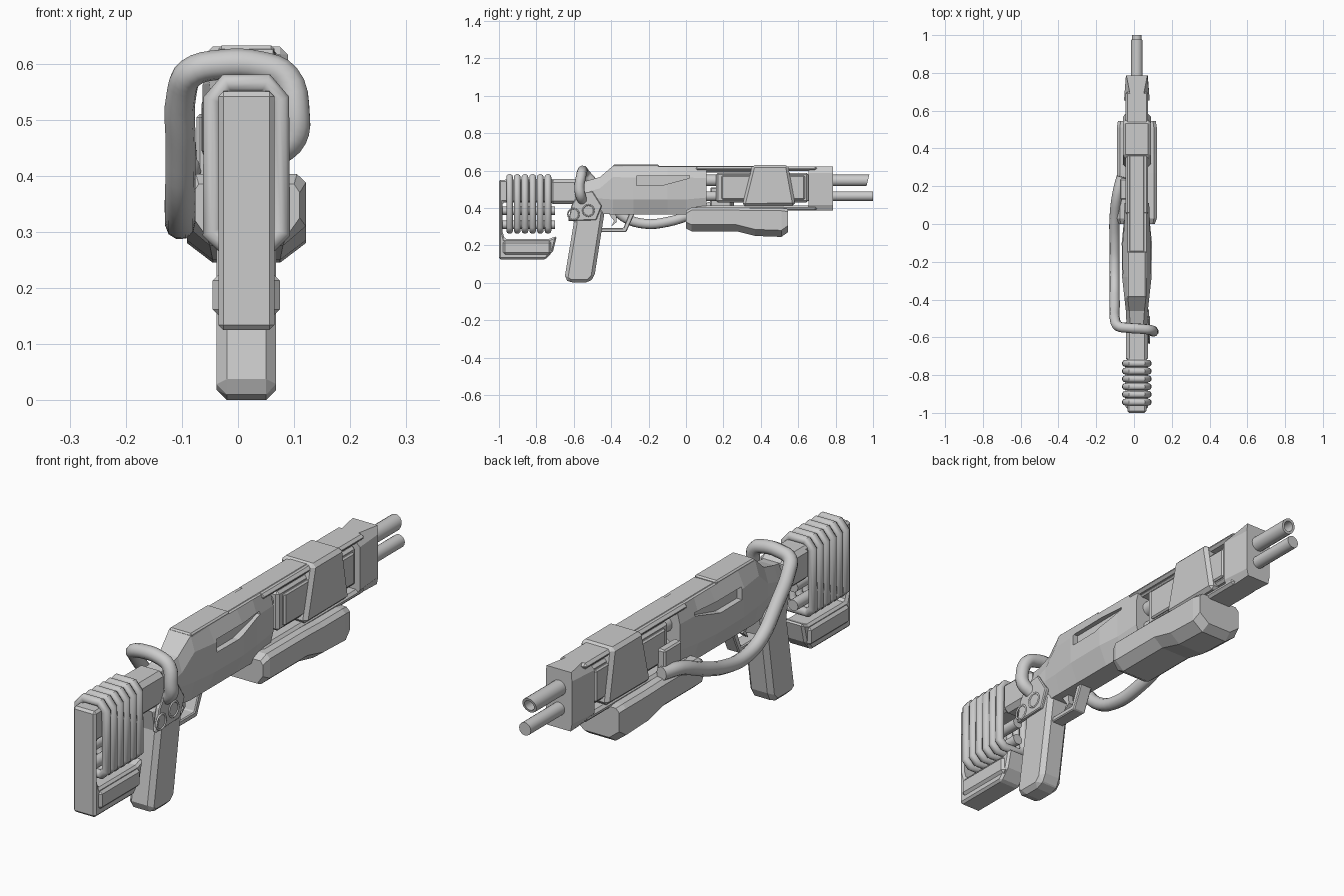
import bpy, bmesh, math
from mathutils import Vector, Matrix

if "Cube" in bpy.data.objects:
    bpy.data.objects.remove(bpy.data.objects["Cube"])

CX = 0.015  # centre plane of the body


def finish(name, bm, bevel=0.0):
    bmesh.ops.recalc_face_normals(bm, faces=bm.faces)
    me = bpy.data.meshes.new(name)
    bm.to_mesh(me)
    bm.free()
    ob = bpy.data.objects.new(name, me)
    bpy.context.collection.objects.link(ob)
    if bevel:
        m = ob.modifiers.new("bevel", 'BEVEL')
        m.width, m.segments, m.limit_method = bevel, 1, 'ANGLE'
    return ob


def slab(name, profile, half, bevel=0.0, cx=CX):
    """Side profile (y, z) extruded across x."""
    bm = bmesh.new()
    f = bm.faces.new([bm.verts.new((cx - half, y, z)) for y, z in profile])
    ext = bmesh.ops.extrude_face_region(bm, geom=[f])
    vs = [v for v in ext["geom"] if isinstance(v, bmesh.types.BMVert)]
    bmesh.ops.translate(bm, verts=vs, vec=(2 * half, 0, 0))
    return finish(name, bm, bevel)


def box(name, y0, y1, z0, z1, half, bevel=0.0, cx=CX):
    return slab(name, [(y0, z0), (y1, z0), (y1, z1), (y0, z1)], half, bevel, cx)


def loft(name, sections, cb, ct):
    """Eight-sided sections (y, z_bottom, z_top, w_bottom, w_mid, w_top)."""
    bm = bmesh.new()
    rings = []
    for y, zb, zt, wb, wm, wt in sections:
        right = [(wb, zb), (wm, zb + cb), (wm, zt - ct), (wt, zt)]
        pts = right + [(-x, z) for x, z in reversed(right)]
        rings.append([bm.verts.new((CX + x, y, z)) for x, z in pts])
    for a, b in zip(rings, rings[1:]):
        for i in range(8):
            j = (i + 1) % 8
            bm.faces.new((a[i], a[j], b[j], b[i]))
    bm.faces.new(rings[0])
    bm.faces.new(rings[-1])
    return finish(name, bm)


def tube(name, pts, r, cyclic=False, kind='POLY'):
    cu = bpy.data.curves.new(name, 'CURVE')
    cu.dimensions = '3D'
    cu.bevel_depth, cu.bevel_resolution, cu.use_fill_caps = r, 3, True
    cu.resolution_u = 4
    sp = cu.splines.new(kind)
    if kind == 'BEZIER':
        sp.bezier_points.add(len(pts) - 1)
        for p, co in zip(sp.bezier_points, pts):
            p.co = co
            p.handle_left_type = p.handle_right_type = 'AUTO'
    else:
        sp.points.add(len(pts) - 1)
        for p, co in zip(sp.points, pts):
            p.co = (*co, 1)
    sp.use_cyclic_u = cyclic
    ob = bpy.data.objects.new(name, cu)
    bpy.context.collection.objects.link(ob)
    bpy.ops.object.select_all(action='DESELECT')
    ob.select_set(True)
    bpy.context.view_layer.objects.active = ob
    bpy.ops.object.convert(target='MESH')
    bpy.ops.object.shade_smooth_by_angle(angle=math.radians(40))


def barrel(name, z, r, y0, y1, bore=0.0, slant=0.0):
    bm = bmesh.new()
    mat = Matrix.Translation((CX, (y0 + y1) / 2, z)) @ Matrix.Rotation(math.radians(-90), 4, 'X')
    bmesh.ops.create_cone(bm, cap_ends=True, segments=16, radius1=r, radius2=r,
                          depth=y1 - y0, matrix=mat)
    end = max(bm.faces, key=lambda f: f.calc_center_median().y)
    if bore:
        bmesh.ops.inset_region(bm, faces=[end], thickness=r - bore)
    for v in bm.verts:
        if v.co.y > y1 - 0.001:
            v.co.y += (v.co.z - z - r) * slant
    if bore:
        inner = bmesh.ops.extrude_discrete_faces(bm, faces=[end])["faces"][0]
        bmesh.ops.translate(bm, verts=inner.verts, vec=(0, -0.12, 0))
    ob = finish(name, bm)
    bpy.ops.object.select_all(action='DESELECT')
    ob.select_set(True)
    bpy.context.view_layer.objects.active = ob
    bpy.ops.object.shade_smooth_by_angle(angle=math.radians(40))


# Stock: open C-shaped frame, with rods and wrapped coils
slab("stock_frame", [(-1, 0.55), (-1, 0.125), (-0.75, 0.125), (-0.71, 0.17), (-0.69, 0.25),
                     (-0.73, 0.235), (-0.97, 0.235), (-0.98, 0.27), (-0.98, 0.43),
                     (-0.58, 0.43), (-0.58, 0.545), (-0.72, 0.555)], 0.05, 0.009)
box("stock_foot", -0.98, -0.72, 0.15, 0.225, 0.06, 0.012)
box("stock_neck", -0.73, -0.56, 0.42, 0.555, 0.058, 0.018)
for i, z in enumerate((0.31, 0.385)):
    barrel(f"stock_rod_{i}", z, 0.022, -0.99, -0.70)
half_ring = [(0.035, 0.565), (0.06, 0.535), (0.062, 0.30), (0.04, 0.278)]
ring = half_ring + [(-x, z) for x, z in reversed(half_ring)]
for i in range(6):
    y = -0.943 + i * 0.041
    tube(f"stock_coil_{i}", [(CX + x, y, z) for x, z in ring], 0.018, True)

# Grip, trigger and guard
slab("grip", [(-0.65, 0.02), (-0.62, 0.0), (-0.52, 0.0), (-0.49, 0.03), (-0.435, 0.38),
              (-0.50, 0.46), (-0.62, 0.42), (-0.60, 0.32)], 0.053, 0.018)
slab("trigger_guard", [(-0.48, 0.27), (-0.32, 0.27), (-0.27, 0.38), (-0.30, 0.38),
                       (-0.335, 0.292), (-0.48, 0.292)], 0.028, 0.004)
slab("trigger", [(-0.42, 0.38), (-0.385, 0.33), (-0.40, 0.30), (-0.37, 0.325), (-0.375, 0.38)], 0.012)

# Side plate with two round bosses
slab("side_plate", [(-0.63, 0.33), (-0.48, 0.335), (-0.45, 0.41), (-0.50, 0.49),
                    (-0.57, 0.48), (-0.61, 0.42)], 0.01, 0.004, 0.07)
for i, (y, z) in enumerate(((-0.602, 0.366), (-0.522, 0.386))):
    loop = [(0.08, y + 0.03 * math.cos(a), z + 0.03 * math.sin(a))
            for a in [k * math.tau / 16 for k in range(16)]]
    tube(f"plate_ring_{i}", loop, 0.004, True)

# Receiver with side slots
receiver = loft("receiver", [
    (-0.61, 0.42, 0.535, 0.035, 0.045, 0.035), (-0.53, 0.38, 0.545, 0.04, 0.055, 0.035),
    (-0.46, 0.37, 0.565, 0.04, 0.058, 0.04), (-0.39, 0.365, 0.625, 0.045, 0.066, 0.048),
    (-0.28, 0.365, 0.622, 0.045, 0.078, 0.05), (-0.10, 0.365, 0.622, 0.045, 0.080, 0.05),
    (0.0, 0.365, 0.622, 0.045, 0.07, 0.05), (0.11, 0.375, 0.62, 0.045, 0.065, 0.05)], 0.08, 0.06)
for s in (-1, 1):
    cut = slab("slot_cutter", [(-0.265, 0.52), (-0.13, 0.52), (0.02, 0.56), (0.02, 0.572),
                               (-0.265, 0.57)], 0.03, 0, CX + s * 0.085)
    cut.hide_render = True
    cut.hide_set(True)
    m = receiver.modifiers.new("slot", 'BOOLEAN')
    m.operation, m.object, m.solver = 'DIFFERENCE', cut, 'EXACT'
box("top_plate", -0.39, -0.145, 0.60, 0.632, 0.05, 0.006)
box("top_ridge", -0.15, 0.37, 0.59, 0.624, 0.042, 0.006)

# Open fore-end: rails, nose block, inner housing and saddle clamp
box("top_rail", 0.05, 0.70, 0.598, 0.622, 0.06, 0.01)
box("bottom_rail", 0.05, 0.70, 0.385, 0.413, 0.06, 0.01)
loft("nose_block", [(0.655, 0.385, 0.622, 0.045, 0.068, 0.03),
                    (0.785, 0.385, 0.622, 0.052, 0.058, 0.055)], 0.03, 0.035)
box("inner_housing", 0.16, 0.655, 0.43, 0.588, 0.05, 0.01)
box("housing_panel", 0.19, 0.635, 0.445, 0.573, 0.06, 0.006)
slab("saddle_clamp", [(0.30, 0.41), (0.585, 0.412), (0.545, 0.63), (0.355, 0.63)], 0.074, 0.014)

# Barrels
barrel("upper_barrel", 0.547, 0.031, 0.08, 0.98, 0.021, 0.25)
barrel("lower_barrel", 0.463, 0.026, 0.08, 1.0)

# Fore grip
loft("fore_grip", [
    (0.0, 0.29, 0.385, 0.07, 0.095, 0.085), (0.03, 0.275, 0.403, 0.065, 0.106, 0.09),
    (0.27, 0.275, 0.403, 0.065, 0.106, 0.09), (0.37, 0.25, 0.40, 0.06, 0.106, 0.09),
    (0.51, 0.245, 0.40, 0.06, 0.106, 0.09), (0.545, 0.27, 0.395, 0.055, 0.10, 0.085)], 0.035, 0.015)

# Hose from the left side, under, over the neck to the right side
box("hose_port", 0.13, 0.24, 0.39, 0.51, 0.018, 0.006, -0.056)
tube("hose", [(-0.066, 0.25, 0.42), (-0.088, 0.16, 0.415), (-0.103, 0.03, 0.365),
              (-0.103, -0.10, 0.325), (-0.103, -0.22, 0.315), (-0.103, -0.33, 0.35),
              (-0.102, -0.43, 0.45), (-0.100, -0.51, 0.55), (-0.085, -0.54, 0.583),
              (-0.03, -0.55, 0.598), (0.04, -0.555, 0.595), (0.085, -0.56, 0.575),
              (0.102, -0.57, 0.51), (0.098, -0.565, 0.47), (0.065, -0.555, 0.44)],
     0.027, kind='BEZIER')
